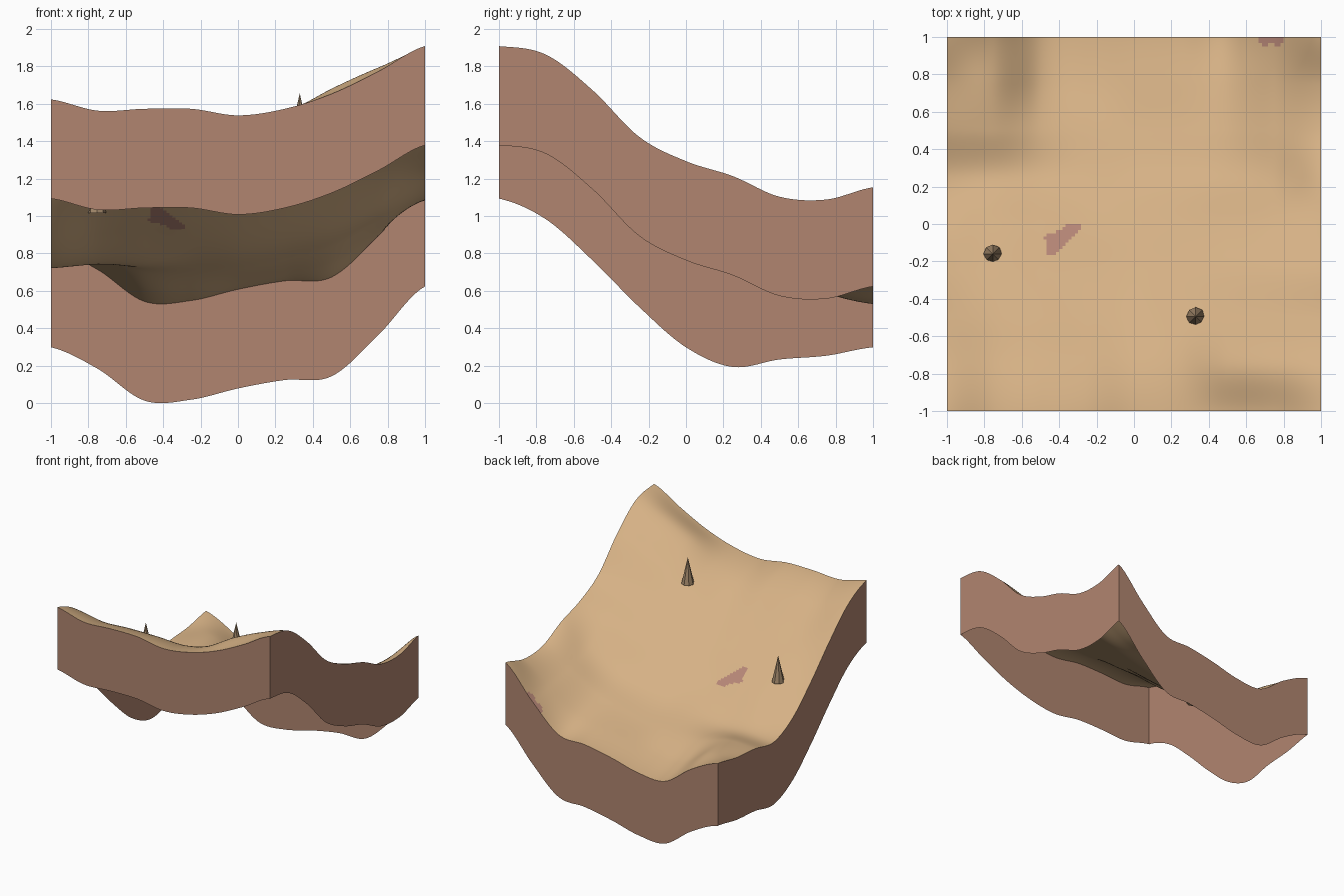
import bpy
import bmesh
import math
from mathutils import Vector

cube = bpy.data.objects.get("Cube")
if cube:
    bpy.data.objects.remove(cube, do_unlink=True)


def material(name, rgb):
    mat = bpy.data.materials.new(name)
    mat.use_nodes = True
    mat.diffuse_color = (*rgb, 1)
    bsdf = mat.node_tree.nodes["Principled BSDF"]
    bsdf.inputs["Base Color"].default_value = (*rgb, 1)
    return mat


sand = material("sand", (0.67, 0.44, 0.235))
clay_patch = material("clay patch", (0.46, 0.235, 0.18))
earth = material("earth brown", (0.44, 0.235, 0.16))
bark = material("dry bark", (0.36, 0.245, 0.145))

# Ground heights in hundredths: rows run front to back, columns left to right
HEIGHTS = [
    (163, 157, 158, 158, 154.5, 158, 166, 178, 191.5),
    (152, 148, 149, 149, 148, 154, 168, 179, 187),
    (130, 129, 131, 132, 134, 142, 152, 161, 168),
    (105, 110, 112, 114, 117, 124, 131, 138, 143),
    (83.5, 91, 93, 94, 98, 105, 114, 123, 130),
    (73, 75.5, 76, 79, 81, 86, 93, 105, 122),
    (77, 77.5, 71, 70, 72, 77, 84, 98, 111),
    (79, 77, 61, 60.5, 66, 71, 76, 93, 109.5),
    (83.5, 72, 55, 55.5, 61.5, 66, 68, 90, 116),
]
WALL_DEPTH = 0.53
CELLS = 120


def spline(values, t):
    """Smooth curve through evenly spaced values, with t from -1 to 1."""
    last = len(values) - 1
    pos = (t + 1) / 2 * last
    i = min(int(pos), last - 1)
    f = pos - i
    a, b, c, d = (values[max(0, min(last, i + k))] for k in (-1, 0, 1, 2))
    return b + f / 2 * (c - a + f * (2 * a - 5 * b + 4 * c - d
                                     + f * (3 * (b - c) + d - a)))


def ground_height(x, y):
    return spline([spline(row, x) for row in HEIGHTS], y) / 100


def near_segment(p, start, end, radius):
    a, b = Vector(start), Vector(end)
    t = max(0, min(1, (p - a).dot(b - a) / max((b - a).length_squared, 1e-9)))
    return (p - a - t * (b - a)).length < radius


# Bare patches, each a rounded stroke: start, end, radius
PATCHES = [
    ((-0.44, -0.13), (-0.32, -0.02), 0.035),
    ((-0.46, -0.075), (-0.4, -0.06), 0.022),
    ((0.69, 0.99), (0.78, 0.99), 0.025),
    ((0.7, 0.96), (0.7, 0.97), 0.018),
    ((0.77, 0.96), (0.77, 0.97), 0.018),
]


def is_patch(centre):
    p = centre.xy
    if -0.2 < p.y and 0 < p.y < 0.5:
        return False
    return any(near_segment(p, *stroke) for stroke in PATCHES)


def make_object(name, bm, materials):
    mesh = bpy.data.meshes.new(name)
    bm.to_mesh(mesh)
    bm.free()
    for mat in materials:
        mesh.materials.append(mat)
    obj = bpy.data.objects.new(name, mesh)
    bpy.context.collection.objects.link(obj)
    return obj


# Rolling ground sheet, open underneath
bm = bmesh.new()
bmesh.ops.create_grid(bm, x_segments=CELLS, y_segments=CELLS, size=1)
for v in bm.verts:
    v.co.z = ground_height(v.co.x, v.co.y)
lowest = min(v.co.z for v in bm.verts) - WALL_DEPTH
for v in bm.verts:
    v.co.z -= lowest
for face in bm.faces:
    face.smooth = True
    face.material_index = int(is_patch(face.calc_center_median()))
make_object("ground", bm, [sand, clay_patch])

# Cut earth walls that hang from each edge of the ground
for side, name in enumerate(("front_wall", "right_wall", "back_wall", "left_wall")):
    angle = side * math.pi / 2
    along = Vector((math.cos(angle), math.sin(angle)))
    out = Vector((math.sin(angle), -math.cos(angle)))
    bm = bmesh.new()
    previous = None
    for i in range(CELLS + 1):
        p = out + along * (2 * i / CELLS - 1)
        top = ground_height(p.x, p.y) - lowest
        pair = [bm.verts.new((p.x, p.y, z)) for z in (top - WALL_DEPTH, top)]
        if previous:
            bm.faces.new((previous[0], pair[0], pair[1], previous[1]))
        previous = pair
    make_object(name, bm, [earth])

# Pointed eight-sided spikes standing on the slope
SPIKE_HEIGHT = 0.22
for name, x, y in (("left_spike", -0.755, -0.16), ("right_spike", 0.33, -0.495)):
    bm = bmesh.new()
    bmesh.ops.create_cone(bm, cap_ends=True, segments=8, radius1=0.05,
                          radius2=0, depth=SPIKE_HEIGHT)
    spike = make_object(name, bm, [bark])
    base = ground_height(x, y) - lowest
    spike.location = (x, y, base + SPIKE_HEIGHT / 2 - 0.005)
